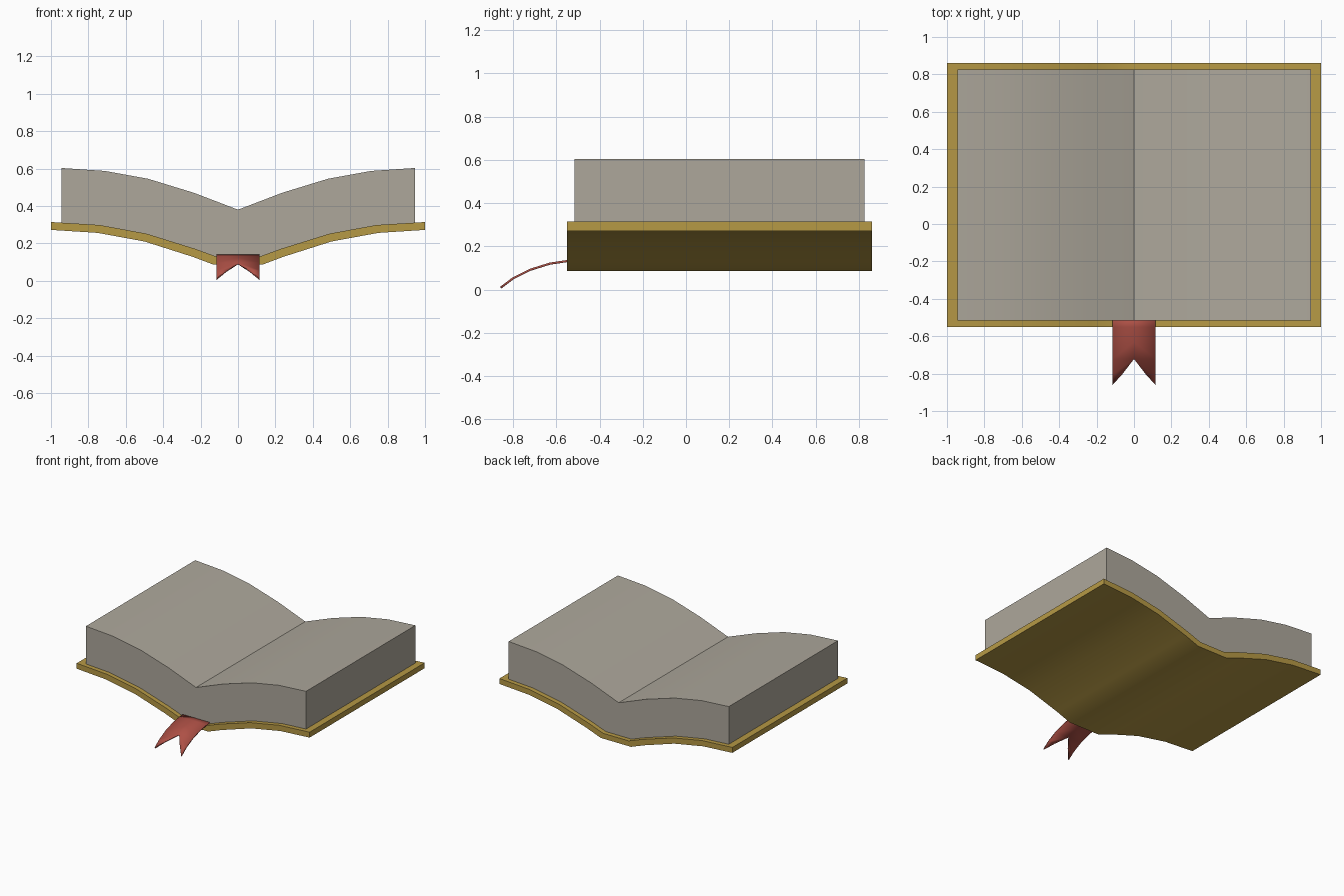
import bpy, bmesh

if "Cube" in bpy.data.objects:
    bpy.data.objects.remove(bpy.data.objects["Cube"])


def finish(bm, name, color):
    bmesh.ops.recalc_face_normals(bm, faces=bm.faces)
    mesh = bpy.data.meshes.new(name)
    bm.to_mesh(mesh)
    bm.free()
    obj = bpy.data.objects.new(name, mesh)
    bpy.context.collection.objects.link(obj)
    mat = bpy.data.materials.new(name + "_colour")
    mat.diffuse_color = (*color, 1)
    mat.use_nodes = True
    mat.node_tree.nodes["Principled BSDF"].inputs["Base Color"].default_value = mat.diffuse_color
    mesh.materials.append(mat)
    return obj


def smooth(obj, angle=0.6):
    bpy.ops.object.select_all(action='DESELECT')
    obj.select_set(True)
    bpy.context.view_layer.objects.active = obj
    bpy.ops.object.shade_smooth_by_angle(angle=angle)


def mirror_line(half):
    """Mirror a right-hand profile line (x > 0 or x = 0 first) across x = 0."""
    return [(-x, z) for x, z in reversed(half) if x > 0] + half


def slab(name, top, bottom, y0, y1, color):
    """Extrude the area between two mirrored profile lines along y."""
    bm = bmesh.new()
    outline = mirror_line(top) + mirror_line(bottom)[::-1]
    face = bm.faces.new([bm.verts.new((x, y0, z)) for x, z in outline])
    ext = bmesh.ops.extrude_face_region(bm, geom=[face])
    moved = [v for v in ext["geom"] if isinstance(v, bmesh.types.BMVert)]
    bmesh.ops.translate(bm, verts=moved, vec=(0, y1 - y0, 0))
    obj = finish(bm, name, color)
    smooth(obj)
    return obj


# Open cover, gently bowed on both sides of a flat spine
cover_top = [(0.11, 0.127), (0.23, 0.171), (0.49, 0.252), (0.74, 0.298), (1.0, 0.314)]
cover_bottom = [(0.13, 0.086), (0.245, 0.129), (0.50, 0.210), (0.75, 0.256), (1.0, 0.272)]
slab("cover", cover_top, cover_bottom, -0.55, 0.86, (0.47, 0.32, 0.06))

# Page block, resting on the cover with a valley in the middle
page_top = [(0, 0.38), (0.235, 0.47), (0.48, 0.545), (0.71, 0.587), (0.945, 0.603)]
page_bottom = [(x, z - 0.004) for x, z in cover_top[:-1]] + [(0.945, 0.307)]
slab("pages", page_top, page_bottom, -0.515, 0.825, (0.42, 0.39, 0.33))

# Ribbon bookmark: (y, z, half width of the notch) from the pages to the tips
rows = [(-0.50, 0.138, 0), (-0.55, 0.132, 0), (-0.63, 0.120, 0),
        (-0.72, 0.092, 0), (-0.80, 0.052, 0.062), (-0.857, 0.009, 0.114)]
bm = bmesh.new()
for side in (-1, 1):
    grid = [[bm.verts.new((side * x, y, z)) for x in (notch, 0.115)] for y, z, notch in rows]
    for a, b in zip(grid, grid[1:]):
        bm.faces.new((a[0], a[1], b[1], b[0]))
bmesh.ops.remove_doubles(bm, verts=bm.verts, dist=0.0005)
ribbon = finish(bm, "ribbon_bookmark", (0.42, 0.08, 0.06))
smooth(ribbon)
solid = ribbon.modifiers.new("thickness", 'SOLIDIFY')
solid.thickness = 0.01
solid.offset = 0
